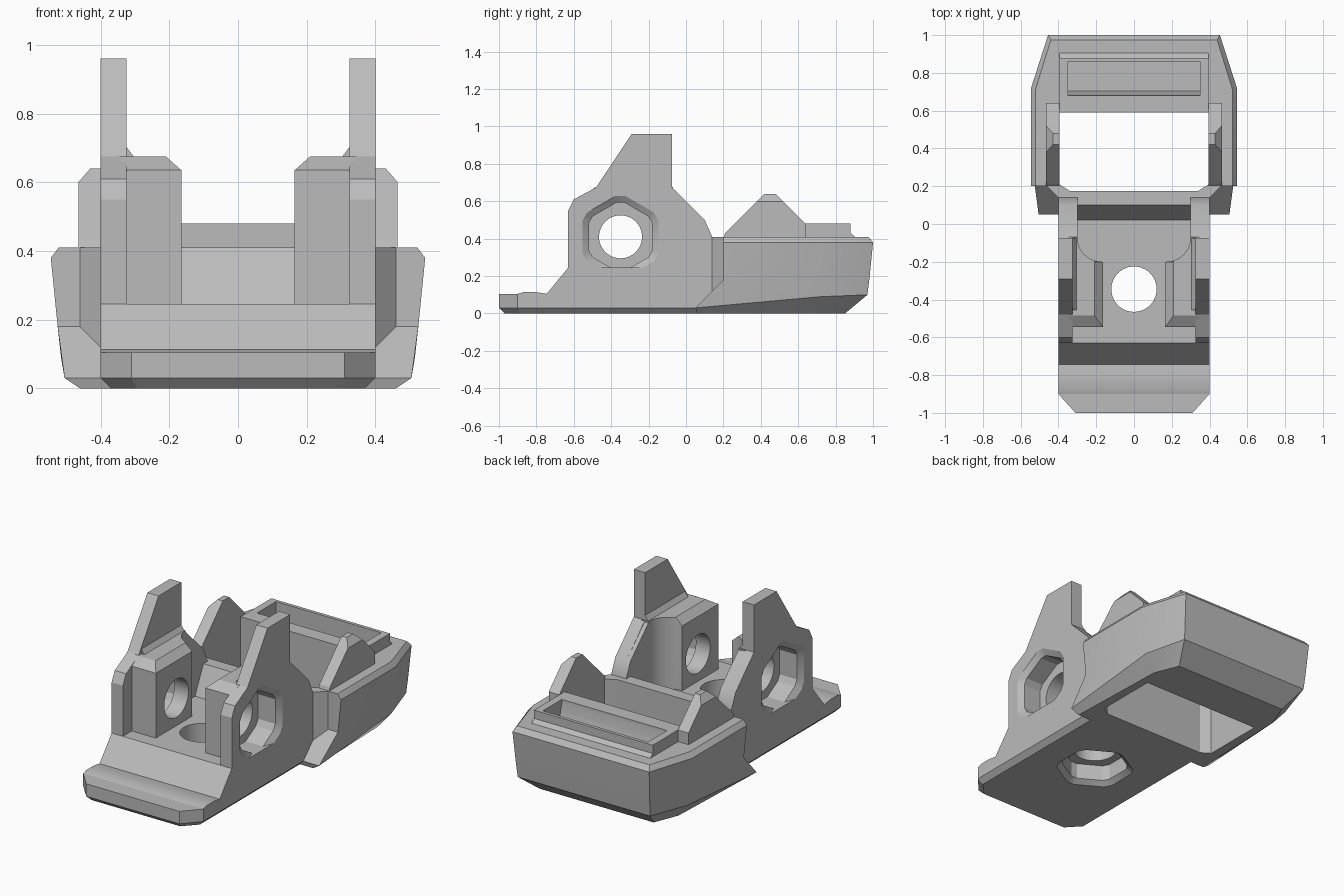
import bpy, bmesh, math

if "Cube" in bpy.data.objects:
    bpy.data.objects.remove(bpy.data.objects["Cube"])

grey = bpy.data.materials.new("plain_grey")
grey.use_nodes = True
COLOUR = (0.5, 0.5, 0.5, 1)
grey.diffuse_color = COLOUR
grey.node_tree.nodes["Principled BSDF"].inputs["Base Color"].default_value = COLOUR


def loft(name, rings, both_sides=False):
    """Skin matching rings of points, cap the ends, optionally repeat mirrored in x."""
    bm = bmesh.new()
    for s in ((1, -1) if both_sides else (1,)):
        loops = [[bm.verts.new((s * x, y, z)) for x, y, z in r] for r in rings]
        n = len(rings[0])
        for a, b in zip(loops, loops[1:]):
            for i in range(n):
                j = (i + 1) % n
                bm.faces.new((a[i], a[j], b[j], b[i]))
        bm.faces.new(loops[0])
        bm.faces.new(loops[-1])
    bmesh.ops.recalc_face_normals(bm, faces=bm.faces[:])
    mesh = bpy.data.meshes.new(name)
    bm.to_mesh(mesh)
    bm.free()
    mesh.materials.append(grey)
    obj = bpy.data.objects.new(name, mesh)
    bpy.context.collection.objects.link(obj)
    return obj


def along_x(name, profile, x0, x1, both_sides=False):
    return loft(name, [[(x, y, z) for y, z in profile] for x in (x0, x1)], both_sides)


def along_z(name, outline, z0, z1, both_sides=False):
    return loft(name, [[(x, y, z) for x, y in outline] for z in (z0, z1)], both_sides)


def symmetric(half):
    return half + [(-p[0], *p[1:]) for p in reversed(half)]


def circle(r, n=48):
    return [(r * math.cos(math.tau * i / n), r * math.sin(math.tau * i / n)) for i in range(n)]


def hexagon(r, cut=0.12):
    """Hexagon with clipped corners, points up."""
    c = [(r * math.cos(math.radians(90 + 60 * i)), r * math.sin(math.radians(90 + 60 * i)))
         for i in range(6)]
    pts = []
    for i in range(6):
        for o in (c[i - 1], c[(i + 1) % 6]):
            pts.append(tuple(c[i][k] + (o[k] - c[i][k]) * cut for k in (0, 1)))
    return pts


# Lower base plate with clipped front corners and a chamfered underside
plate = [(0.31, -1), (0.4, -0.9), (0.4, 0.175)]
inset = [(0.295, -0.97), (0.37, -0.89), (0.37, 0.175)]
base_plate = loft("base_plate", [[(x, y, z) for x, y in symmetric(o)]
                                 for o, z in ((inset, 0), (plate, 0.03), (plate, 0.105))])

# Floor block with front lip, ramp and rear cross wall
floor_block = along_x("floor_block", [
    (-0.9, 0.06), (-0.9, 0.105), (-0.87, 0.114), (-0.8, 0.114), (-0.745, 0.105),
    (-0.63, 0.245), (0.02, 0.245), (0.1, 0.41), (0.175, 0.41), (0.175, 0.06)], -0.4, 0.4)

# Upright side plates with tall posts
side_plates = along_x("side_plates", [
    (-0.7, 0.15), (-0.63, 0.245), (-0.63, 0.55), (-0.6, 0.61), (-0.48, 0.675), (-0.29, 0.96),
    (-0.075, 0.96), (-0.075, 0.675), (0.1, 0.5), (0.14, 0.41), (0.14, 0.15)], 0.325, 0.4, True)
rear_cheeks = along_x("rear_cheeks", [
    (-0.08, 0.2), (-0.08, 0.675), (0.1, 0.5), (0.14, 0.41), (0.14, 0.2)], 0.3, 0.33, True)
loft("post_fillets", [[(0.3, y, 0.67), (0.33, y, 0.71), (0.33, y, 0.67)]
                      for y in (-0.455, -0.075)], True)

# Inner bosses: chamfered on top, scooped at the back
arc = [(0.17 + 0.13 * math.cos(t), -0.07 + 0.13 * math.sin(t))
       for t in [math.radians(-90 + 9 * i) for i in range(11)]]
low = [(0.345, -0.545), (0.165, -0.545), (0.165, -0.2)] + arc + [(0.345, -0.07)]
top = [(max(x, 0.21), max(y, -0.485)) for x, y in low]
bosses = loft("bosses", [[(x, y, z) for x, y in o]
                         for o, z in ((low, 0.2), (low, 0.635), (top, 0.675))], True)

# Rear frame: stacked outlines from underside to top rim
levels = [
    [(0.4, 0.06, 0), (0.44, 0.06, 0), (0.46, 0.06, 0), (0.44, 0.7, 0), (0.38, 0.85, 0)],
    [(0.4, 0.05, 0.03), (0.46, 0.05, 0.03), (0.505, 0.05, 0.03), (0.515, 0.72, 0.09), (0.44, 0.97, 0.1)],
    [(0.4, 0.14, 0.12), (0.46, 0.2, 0.18), (0.525, 0.2, 0.18), (0.525, 0.72, 0.18), (0.445, 0.98, 0.18)],
    [(0.4, 0.14, 0.38), (0.46, 0.2, 0.38), (0.545, 0.2, 0.38), (0.545, 0.72, 0.38), (0.455, 1, 0.38)],
    [(0.4, 0.14, 0.41), (0.46, 0.2, 0.41), (0.522, 0.2, 0.41), (0.522, 0.71, 0.41), (0.44, 0.975, 0.41)],
]
rear_frame = loft("rear_frame", [symmetric(l) for l in levels])

# Raised box at the back
rear_box = along_x("rear_box", [
    (0.59, 0.3), (0.59, 0.48), (0.88, 0.48), (0.88, 0.43), (0.91, 0.405), (0.91, 0.3)], -0.395, 0.395)

# Pointed fins on the frame sides
fin = [(0.2, 0.4), (0.21, 0.43), (0.42, 0.64), (0.48, 0.64), (0.64, 0.48), (0.64, 0.4)]
fin_edge = [(0.2, 0.4), (0.21, 0.43), (0.38, 0.6), (0.52, 0.6), (0.64, 0.48), (0.64, 0.4)]
loft("fins", [[(x, y, z) for y, z in f] for f, x in ((fin, 0.395), (fin, 0.43), (fin_edge, 0.465))], True)

# Cutters
opening = along_z("opening_cutter", symmetric([(0.34, 0.175), (0.395, 0.21), (0.395, 0.59)]), -0.1, 0.6)
recess = loft("recess_cutter", [[(x, y, z) for x, y in symmetric([(0.35, a), (0.35, 0.86)])]
                                for a, z in ((0.705, 0.36), (0.68, 0.46), (0.68, 0.6))])
cross_hole = along_x("cross_hole_cutter", [(y - 0.35, z + 0.41) for y, z in circle(0.115)], -0.5, 0.5)
side_pockets = loft("side_pocket_cutter", [
    [(x, y - 0.35, z + 0.41) for y, z in hexagon(r)]
    for r, x in ((0.195, 0.26), (0.195, 0.375), (0.235, 0.401), (0.235, 0.45))], True)
floor_hole = along_z("floor_hole_cutter", [(x, y - 0.345) for x, y in circle(0.12)], -0.1, 0.5)
floor_pocket = loft("floor_pocket_cutter", [
    [(x, y - 0.345, z) for x, y in hexagon(r)]
    for r, z in ((0.195, 0.12), (0.195, 0.025), (0.23, -0.001), (0.23, -0.05))])

cuts = {
    rear_frame: [opening, recess],
    rear_box: [recess],
    side_plates: [side_pockets],
    bosses: [cross_hole, side_pockets],
    floor_block: [floor_hole, floor_pocket],
    base_plate: [floor_hole, floor_pocket],
}
for obj, cutters in cuts.items():
    for c in cutters:
        mod = obj.modifiers.new(c.name, "BOOLEAN")
        mod.operation, mod.solver, mod.object = "DIFFERENCE", "EXACT", c

# Bake the cuts, then drop the cutters
deps = bpy.context.evaluated_depsgraph_get()
deps.update()
baked = {o: bpy.data.meshes.new_from_object(o.evaluated_get(deps)) for o in cuts}
for obj, mesh in baked.items():
    obj.modifiers.clear()
    obj.data = mesh
for c in (opening, recess, cross_hole, side_pockets, floor_hole, floor_pocket):
    bpy.data.objects.remove(c)

# Smooth only the gentle curves
for obj in bpy.context.collection.objects:
    if obj.type == "MESH":
        obj.select_set(True)
        bpy.context.view_layer.objects.active = obj
bpy.ops.object.shade_smooth_by_angle(angle=math.radians(25))
